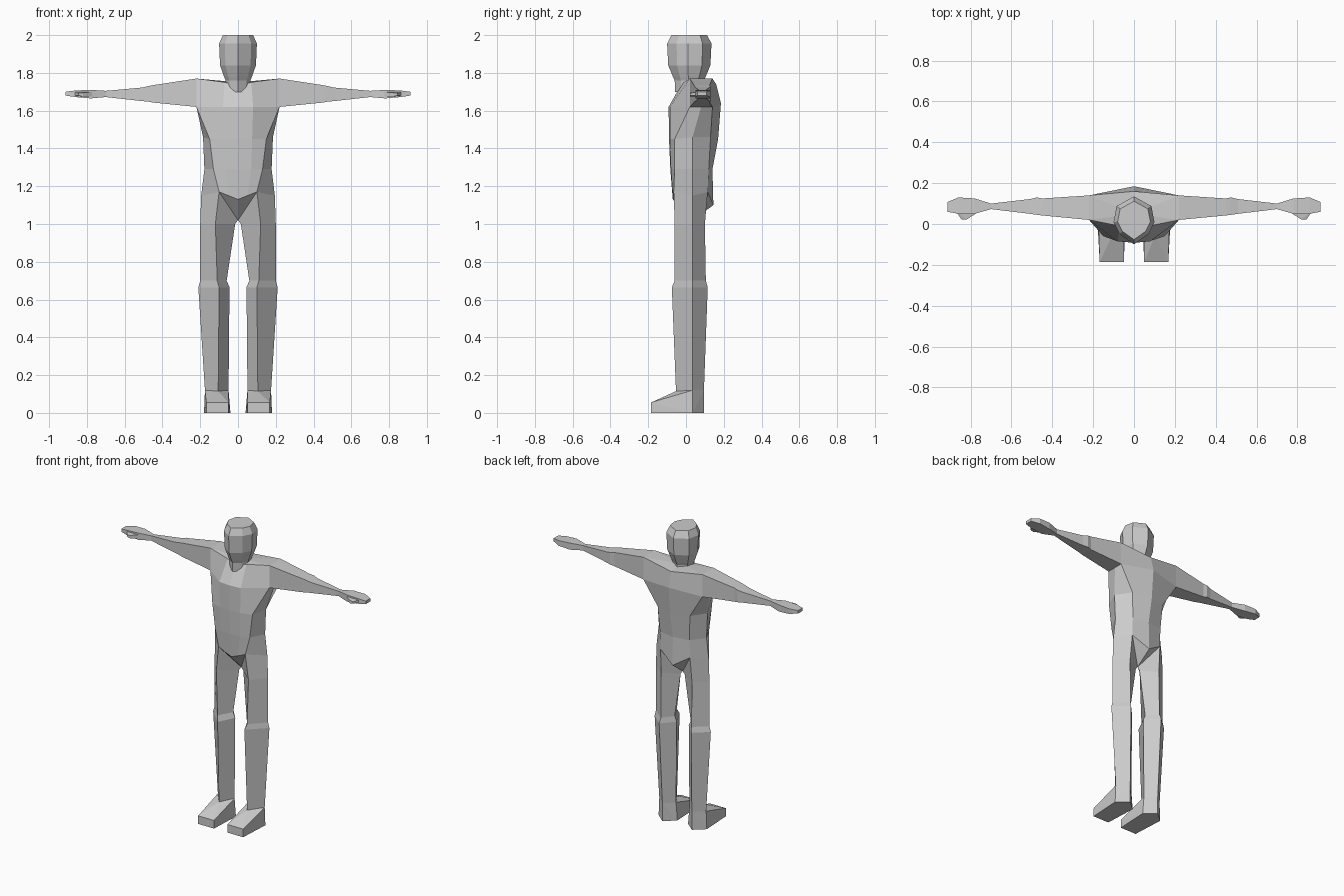
import bpy, bmesh

cube = bpy.data.objects.get("Cube")
if cube:
    bpy.data.objects.remove(cube)

GREY = (0.6, 0.6, 0.6, 1.0)
mat = bpy.data.materials.new("light grey")
mat.use_nodes = True
mat.diffuse_color = GREY
bsdf = mat.node_tree.nodes["Principled BSDF"]
bsdf.inputs["Base Color"].default_value = GREY
bsdf.inputs["Roughness"].default_value = 0.8


def finish(name, bm):
    bmesh.ops.remove_doubles(bm, verts=bm.verts, dist=0.0005)
    bmesh.ops.recalc_face_normals(bm, faces=bm.faces)
    mesh = bpy.data.meshes.new(name)
    bm.to_mesh(mesh)
    bm.free()
    mesh.materials.append(mat)
    obj = bpy.data.objects.new(name, mesh)
    bpy.context.collection.objects.link(obj)


def loft(name, rings, side=1):
    """Skin closed rings of equal length and cap both ends."""
    bm = bmesh.new()
    loops = [[bm.verts.new((side * x, y, z)) for x, y, z in r] for r in rings]
    n = len(loops[0])
    for a, b in zip(loops, loops[1:]):
        for i in range(n):
            j = (i + 1) % n
            bm.faces.new((a[i], a[j], b[j], b[i]))
    bm.faces.new(loops[0])
    bm.faces.new(loops[-1])
    finish(name, bm)


def hull(name, points, side=1):
    bm = bmesh.new()
    for x, y, z in points:
        bm.verts.new((side * x, y, z))
    bmesh.ops.convex_hull(bm, input=bm.verts)
    finish(name, bm)


def symmetric(half):
    """Complete a half ring that starts and ends on x = 0."""
    return half + [(-x, y, z) for x, y, z in half[-2:0:-1]]


# Torso: front centre, front column, front edge, side, back edge, back centre
torso = [
    [(0, .035, 1.02)] * 6,
    [(0, -.07, 1.13), (.05, -.07, 1.15), (.10, -.065, 1.17),
     (.195, .035, 1.15), (.11, .115, 1.17), (0, .145, 1.10)],
    [(0, -.083, 1.29), (.07, -.08, 1.29), (.13, -.06, 1.29),
     (.178, .035, 1.29), (.11, .12, 1.29), (0, .14, 1.29)],
    [(0, -.09, 1.45), (.075, -.085, 1.45), (.15, -.06, 1.45),
     (.185, .035, 1.46), (.12, .13, 1.46), (0, .17, 1.45)],
    [(0, -.092, 1.62), (.08, -.085, 1.62), (.22, .02, 1.62),
     (.22, .08, 1.62), (.22, .14, 1.62), (0, .185, 1.64)],
    [(0, -.03, 1.73), (.07, -.01, 1.75), (.22, .02, 1.77),
     (.22, .08, 1.77), (.22, .14, 1.77), (0, .16, 1.74)],
    [(0, .05, 1.75)] * 6,
]
loft("torso", [symmetric(r) for r in torso])

# Head and neck: eight-sided rings scaled about the head axis
head_profile = [(0, -.118), (.07, -.068), (.10, -.008), (.085, .07), (0, .117)]
head_rings = []
for z, s in [(1.70, .64), (1.76, .66), (1.78, .74), (1.84, .95),
             (1.955, 1.0), (2.0, .80)]:
    head_rings.append(symmetric([(x * s, .018 + y * s, z)
                                 for x, y in head_profile]))
loft("head", head_rings)

# Leg rings: front, outer, back and inner corners
leg = [
    [(.10, -.065, 1.17), (.195, .035, 1.15), (.11, .115, 1.17), (0, .035, 1.02)],
    [(.12, -.06, 1.00), (.20, .035, 1.00), (.115, .10, 1.00), (.015, .035, 1.00)],
    [(.11, -.06, .70), (.20, .035, .70), (.115, .105, .70), (.06, .035, .70)],
    [(.10, -.075, .665), (.21, .035, .665), (.12, .115, .665), (.045, .035, .665)],
    [(.105, -.053, .115), (.175, .035, .12), (.11, .095, .12), (.05, .035, .12)],
]

# Foot: diamond ankle and heel running into a square toe
foot = leg[-1] + [(.18, .035, 0), (.11, .095, 0), (.04, .035, 0)]
foot += [(x, -.185, z) for x in (.05, .168) for z in (0, .055)]

# Arm sections: x, front y, back y, bottom z, top z
arm_sections = [
    (.22, .02, .14, 1.62, 1.77),
    (.45, .042, .125, 1.643, 1.735),
    (.475, .045, .13, 1.648, 1.73),
    (.51, .05, .122, 1.651, 1.722),
    (.70, .073, .10, 1.672, 1.705),
]
hand_sections = [
    (.70, .073, .10, 1.672, 1.705),
    (.78, .05, .125, 1.665, 1.71),
    (.86, .05, .13, 1.672, 1.707),
    (.913, .06, .108, 1.68, 1.70),
]


def box_rings(sections):
    return [[(x, f, b), (x, f, t), (x, k, t), (x, k, b)]
            for x, f, k, b, t in sections]


# Thumb: small wedge along the front of the hand
thumb = [(.76, .06, 1.675), (.76, .06, 1.70), (.82, .022, 1.675),
         (.82, .022, 1.695), (.845, .022, 1.68), (.845, .022, 1.692),
         (.87, .06, 1.68), (.87, .06, 1.70)]

for label, side in (("left", 1), ("right", -1)):
    loft(label + "_leg", leg, side)
    hull(label + "_foot", foot, side)
    loft(label + "_arm", box_rings(arm_sections), side)
    loft(label + "_hand", box_rings(hand_sections), side)
    hull(label + "_thumb", thumb, side)
